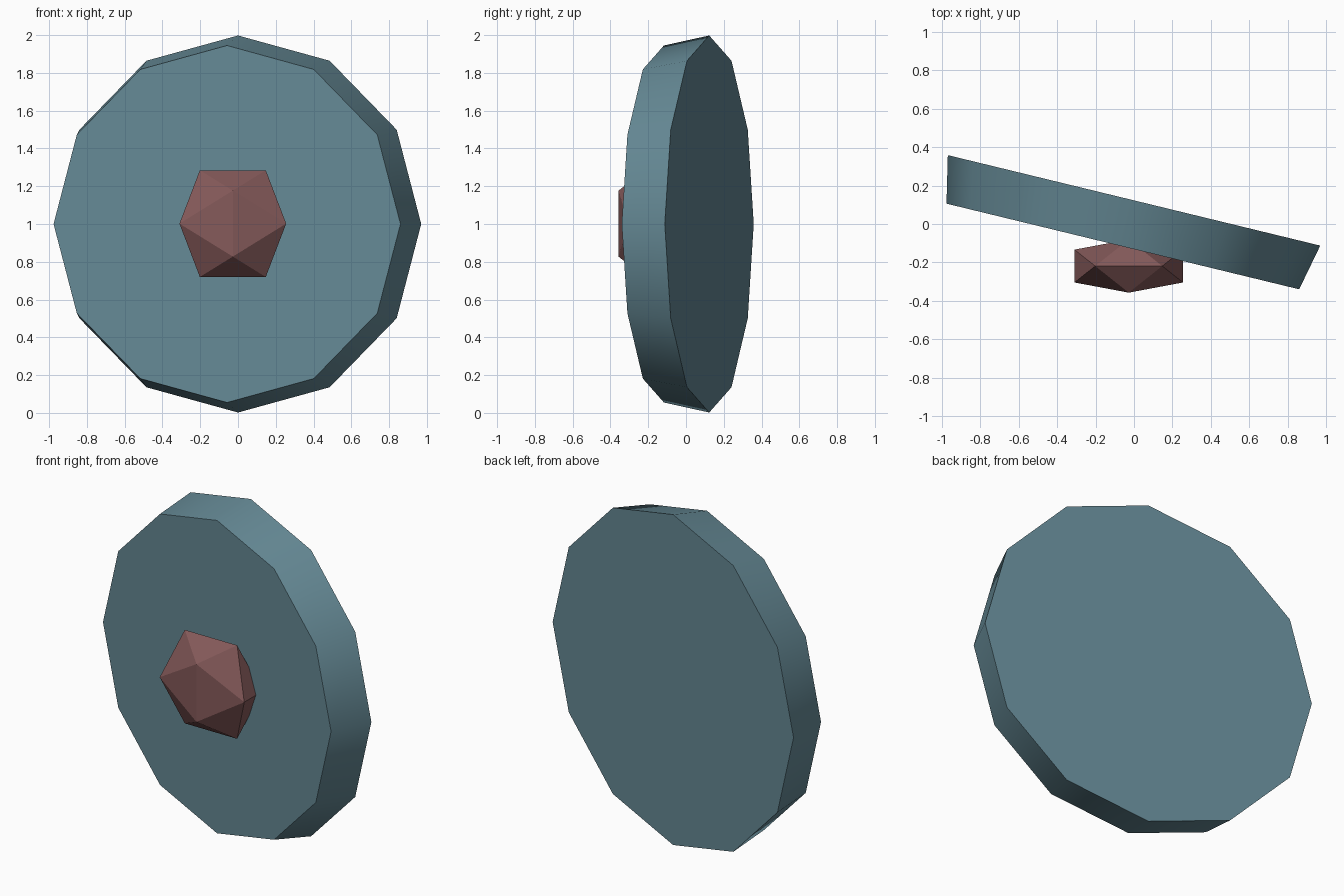
import bpy, bmesh
from math import radians, sqrt
from mathutils import Matrix

if "Cube" in bpy.data.objects:
    bpy.data.objects.remove(bpy.data.objects["Cube"])


def material(name, color):
    mat = bpy.data.materials.new(name)
    mat.diffuse_color = (*color, 1)
    mat.use_nodes = True
    mat.node_tree.nodes["Principled BSDF"].inputs["Base Color"].default_value = mat.diffuse_color
    return mat


def make_object(name, bm, mat):
    bmesh.ops.recalc_face_normals(bm, faces=bm.faces)
    mesh = bpy.data.meshes.new(name)
    bm.to_mesh(mesh)
    bm.free()
    mesh.materials.append(mat)
    obj = bpy.data.objects.new(name, mesh)
    bpy.context.collection.objects.link(obj)
    return obj


# Tapered twelve-sided disc standing on edge, turned about z
bm = bmesh.new()
bmesh.ops.create_cone(bm, cap_ends=True, segments=12,
                      radius1=0.998, radius2=0.945, depth=0.247)
bm.transform(Matrix.Translation((-0.029, 0.003, 1.0))
             @ Matrix.Rotation(radians(-13.65), 4, 'Z')
             @ Matrix.Rotation(radians(90), 4, 'X'))
disc = make_object("disc", bm, material("blue_grey", (0.13, 0.25, 0.30)))

# Smooth rim, sharp flat caps
bpy.context.view_layer.objects.active = disc
disc.select_set(True)
bpy.ops.object.shade_smooth_by_angle(angle=radians(40))
disc.select_set(False)

# Flattened icosahedron knob, from three golden rectangles
bm = bmesh.new()
long, short, flat = 0.2825, 0.1746, 0.49
for a in (-long, long):
    for b in (-short, short):
        for co in ((b, 0, a), (a, b * flat, 0), (0, a * flat, b)):
            bm.verts.new(co)
bmesh.ops.convex_hull(bm, input=bm.verts)
bm.transform(Matrix.Translation((-0.0275, -0.219, 1.002)))
make_object("centre_knob", bm, material("dull_red", (0.23, 0.10, 0.10)))
